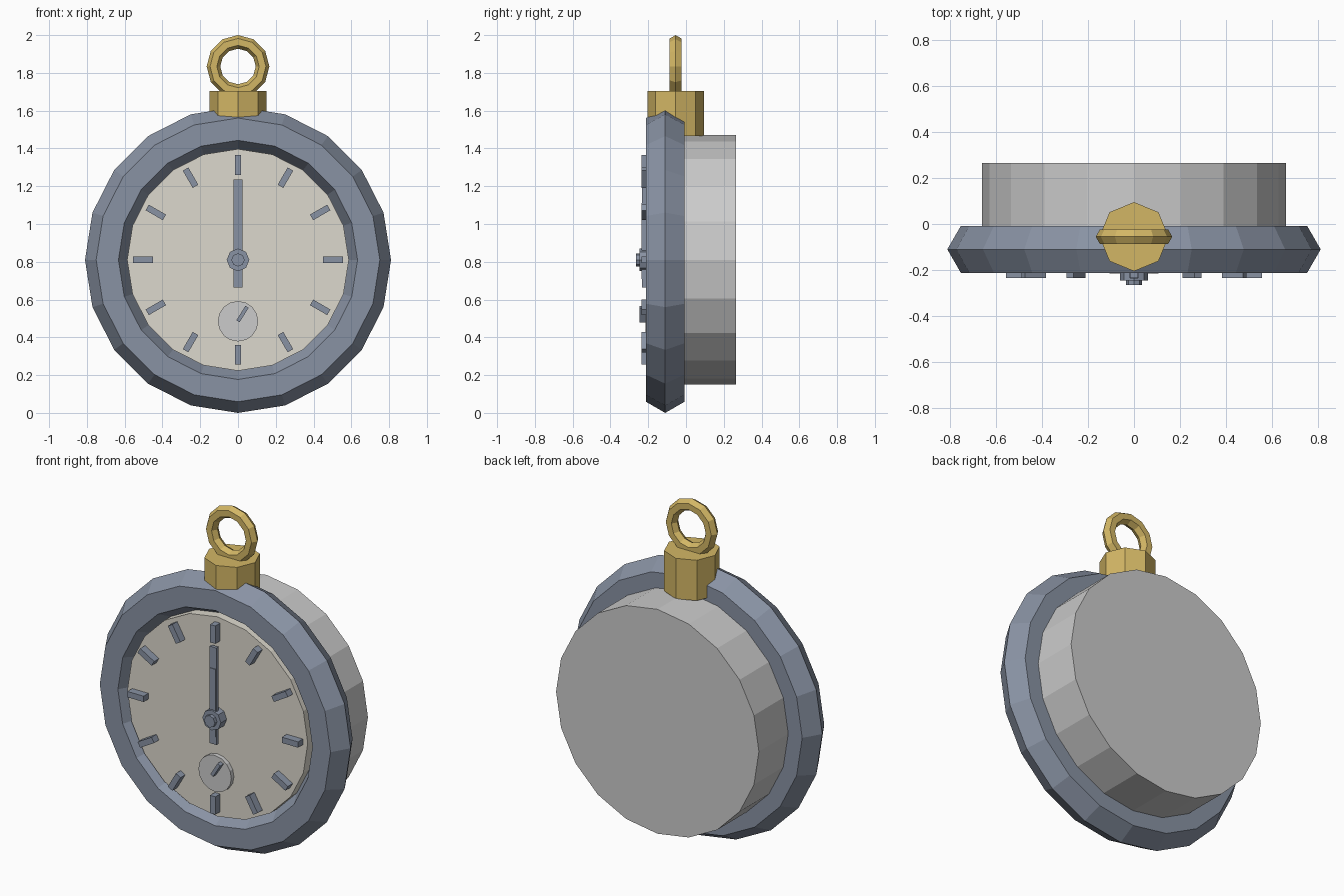
import bpy, bmesh
from math import sin, cos, pi, radians

if "Cube" in bpy.data.objects:
    bpy.data.objects.remove(bpy.data.objects["Cube"])

CZ = 0.81  # height of the dial centre


def material(name, rgb):
    m = bpy.data.materials.new(name)
    m.diffuse_color = (*rgb, 1)
    m.use_nodes = True
    m.node_tree.nodes["Principled BSDF"].inputs["Base Color"].default_value = m.diffuse_color
    return m


STEEL = material("blue_steel", (0.25, 0.29, 0.37))
CREAM = material("cream", (0.72, 0.69, 0.61))
GOLD = material("gold", (0.65, 0.47, 0.13))


def finish(bm, name, mat):
    bmesh.ops.recalc_face_normals(bm, faces=bm.faces[:])
    me = bpy.data.meshes.new(name)
    bm.to_mesh(me)
    bm.free()
    ob = bpy.data.objects.new(name, me)
    bpy.context.collection.objects.link(ob)
    if mat:
        me.materials.append(mat)
    return ob


def lathe(name, profile, n, z, mat=None, closed=False, y=0, upright=False):
    """Turn (radius, offset) points about the y axis, or the z axis if upright."""
    bm = bmesh.new()
    rings = []
    for r, d in profile:
        ring = []
        for i in range(n):
            a = 2 * pi * i / n
            u, v = r * sin(a), r * cos(a)
            ring.append(bm.verts.new((u, y + v, z + d) if upright else (u, y + d, z + v)))
        rings.append(ring)
    for k in range(len(rings) if closed else len(rings) - 1):
        a, b = rings[k], rings[(k + 1) % len(rings)]
        for i in range(n):
            j = (i + 1) % n
            bm.faces.new((a[i], a[j], b[j], b[i]))
    if not closed:
        bm.faces.new(rings[0])
        bm.faces.new(rings[-1])
    return finish(bm, name, mat)


def hexagon(major, minor):
    return [(major + minor * cos(k * pi / 3), minor * sin(k * pi / 3)) for k in range(6)]


def bar(name, r0, r1, width, y0, y1, angle=0, z=CZ, mat=STEEL):
    """Box lying on the dial, from radius r0 to r1 along a clock angle."""
    bm = bmesh.new()
    bmesh.ops.create_cube(bm, size=1)
    bmesh.ops.scale(bm, vec=(width, y1 - y0, r1 - r0), verts=bm.verts)
    bmesh.ops.translate(bm, vec=(0, (y0 + y1) / 2, (r0 + r1) / 2), verts=bm.verts)
    ob = finish(bm, name, mat)
    ob.location.z = z
    ob.rotation_euler.y = radians(angle)
    return ob


# Case, bezel and dial
lathe("case_back", [(0.66, -0.06), (0.66, 0.265)], 20, CZ)
lathe("bezel", hexagon(0.692, 0.118), 20, CZ, STEEL, closed=True, y=-0.11)
lathe("dial", [(0.587, -0.19), (0.587, -0.04)], 20, CZ, CREAM)

# Hour markers
for h in range(12):
    bar(f"hour_marker_{h + 1}", 0.45, 0.555, 0.034, -0.235, -0.18, 30 * (h + 1))

# Hands and hub
bar("minute_hand", -0.145, 0.425, 0.045, -0.232, -0.212)
bar("hour_hand", -0.10, 0.30, 0.036, -0.236, -0.205)
lathe("hub", [(0.06, -0.245), (0.06, -0.18)], 8, CZ, STEEL)
lathe("hub_pin", [(0.035, -0.265), (0.035, -0.22)], 8, CZ, STEEL)

# Seconds subdial
lathe("subdial", [(0.107, -0.215), (0.107, -0.18)], 16, 0.485)
bar("seconds_hand", 0, 0.09, 0.02, -0.245, -0.21, 32, 0.485)

# Crown and hanging ring
lathe("crown", [(0.15, 1.467), (0.15, 1.705)], 8, 0, GOLD, y=-0.055, upright=True)
lathe("hanging_ring", hexagon(0.13, 0.036), 12, 1.834, GOLD, closed=True, y=-0.055)
